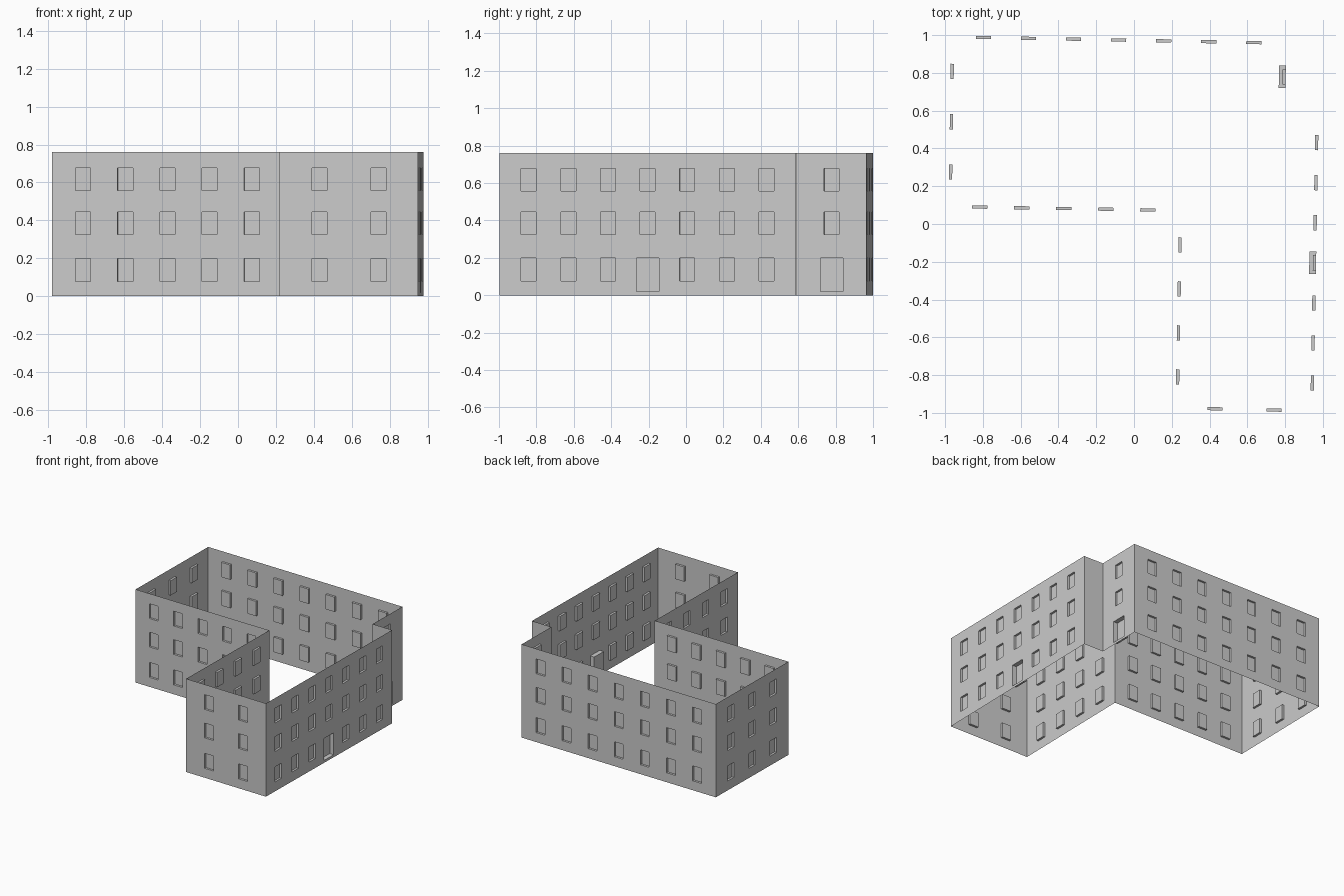
import bpy
import bmesh
from mathutils import Vector

cube = bpy.data.objects.get("Cube")
if cube:
    bpy.data.objects.remove(cube, do_unlink=True)

HEIGHT = 0.76
WINDOW_W, WINDOW_DEPTH = 0.08, 0.017
DOOR_W, DOOR_DEPTH = 0.12, 0.036
FLOORS = [(0.077, 0.199), (0.325, 0.445), (0.557, 0.677)]
DOOR_Z = (0.02, 0.199)

grey = bpy.data.materials.new("plaster grey")
grey.use_nodes = True
color = (0.6, 0.6, 0.6, 1)
grey.diffuse_color = color
grey.node_tree.nodes["Principled BSDF"].inputs["Base Color"].default_value = color


def build_wall(name, start, end, count=0, spacing=0.0, door=None):
    """Thin facade with recessed windows; outside lies right of start -> end."""
    a, b = Vector((*start, 0)), Vector((*end, 0))
    along = (b - a).normalized()
    inward = Vector((-along.y, along.x, 0))
    length = (b - a).length

    # Openings as (left, right, bottom, top, depth)
    openings = []
    for i in range(count):
        u = length / 2 + (i - (count - 1) / 2) * spacing
        for floor, (low, high) in enumerate(FLOORS):
            width, depth = WINDOW_W, WINDOW_DEPTH
            if floor == 0 and i == door:
                width, depth = DOOR_W, DOOR_DEPTH
                low, high = DOOR_Z
            openings.append((u - width / 2, u + width / 2, low, high, depth))

    # Facade grid, cut along every opening edge
    us = sorted({0, length} | {u for o in openings for u in o[:2]})
    zs = sorted({0, HEIGHT} | {z for o in openings for z in o[2:4]})
    bm = bmesh.new()
    grid = [[bm.verts.new(a + along * u + Vector((0, 0, z))) for z in zs] for u in us]
    holes = [[] for _ in openings]
    for i in range(len(us) - 1):
        for j in range(len(zs) - 1):
            face = bm.faces.new((grid[i][j], grid[i + 1][j],
                                 grid[i + 1][j + 1], grid[i][j + 1]))
            u, z = (us[i] + us[i + 1]) / 2, (zs[j] + zs[j + 1]) / 2
            for hole, (left, right, low, high, _) in zip(holes, openings):
                if left < u < right and low < z < high:
                    hole.append(face)

    # Push each opening into the building
    for hole, opening in zip(holes, openings):
        geom = bmesh.ops.extrude_face_region(bm, geom=hole)["geom"]
        moved = [g for g in geom if isinstance(g, bmesh.types.BMVert)]
        bmesh.ops.translate(bm, verts=moved, vec=inward * opening[4])
        leftover = [f for f in hole if f.is_valid]
        if leftover:
            bmesh.ops.delete(bm, geom=leftover, context='FACES')

    # Merge the flat cells back into clean panels
    bmesh.ops.dissolve_limit(bm, angle_limit=0.01, verts=bm.verts, edges=bm.edges)
    mesh = bpy.data.meshes.new(name)
    bm.to_mesh(mesh)
    bm.free()
    mesh.materials.append(grey)
    bpy.context.collection.objects.link(bpy.data.objects.new(name, mesh))


# Ground plan corners, counter-clockwise from the front of the wing
wing_front_right = (0.22, -0.982)
wing_front_left = (0.95, -0.998)
step_outer = (0.978, 0.587)
step_inner = (0.8, 0.592)
back_left = (0.806, 0.966)
back_right = (-0.968, 0.999)
front_right = (-0.982, 0.084)
court_corner = (0.238, 0.063)

build_wall("wing_front_wall", wing_front_right, wing_front_left, 2, 0.312)
build_wall("left_wall", wing_front_left, step_outer, 7, 0.212, door=3)
build_wall("step_wall", step_outer, step_inner)
build_wall("entrance_wall", step_inner, back_left, 1, door=0)
build_wall("back_wall", back_left, back_right, 7, 0.2385)
build_wall("right_wall", back_right, front_right, 3, 0.267)
build_wall("front_wall", front_right, court_corner, 5, 0.2225)
build_wall("court_wall", court_corner, wing_front_right, 4, 0.233)
